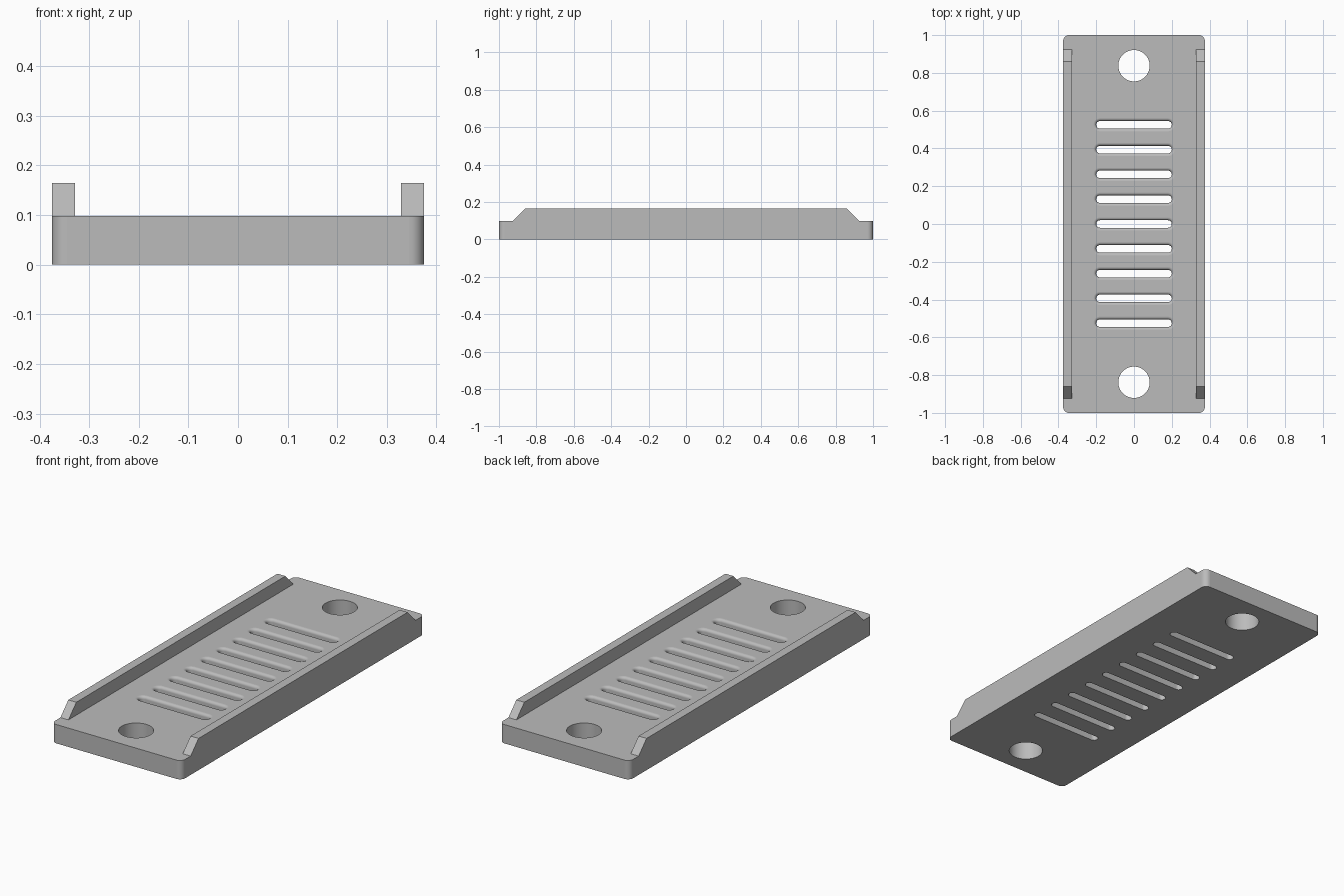
import bpy, bmesh
from math import sin, cos, pi

cube = bpy.data.objects.get("Cube")
if cube:
    bpy.data.objects.remove(cube, do_unlink=True)

HALF_W, HALF_L, THICK, TOP = 0.375, 1.0, 0.098, 0.165

grey = bpy.data.materials.new("grey plastic")
grey.use_nodes = True
colour = (0.5, 0.5, 0.5, 1)
grey.diffuse_color = colour
grey.node_tree.nodes["Principled BSDF"].inputs["Base Color"].default_value = colour


def finish(bm, name):
    bmesh.ops.recalc_face_normals(bm, faces=bm.faces)
    mesh = bpy.data.meshes.new(name)
    bm.to_mesh(mesh)
    bm.free()
    mesh.materials.append(grey)
    obj = bpy.data.objects.new(name, mesh)
    bpy.context.collection.objects.link(obj)
    return obj


def rounded_outline(cx, cy, hx, hy, r, seg):
    """Rectangle with rounded corners; a circle or slot when hx or hy equals r."""
    pts = []
    for k, (sx, sy) in enumerate([(1, 1), (-1, 1), (-1, -1), (1, -1)]):
        for i in range(seg + 1):
            a = (k + i / seg) * pi / 2
            p = (cx + sx * (hx - r) + r * cos(a), cy + sy * (hy - r) + r * sin(a))
            if not pts or max(abs(p[0] - pts[-1][0]), abs(p[1] - pts[-1][1])) > 1e-5:
                pts.append(p)
    if max(abs(pts[0][0] - pts[-1][0]), abs(pts[0][1] - pts[-1][1])) < 1e-5:
        pts.pop()
    return pts


def add_wall(bm, cx, cy, hx, hy, r, seg, profile):
    """Stack rings along (offset, z) steps; return the bottom and top edge loops."""
    rings = []
    for off, z in profile:
        pts = rounded_outline(cx, cy, hx + off, hy + off, r + off, seg)
        rings.append([bm.verts.new((x, y, z)) for x, y in pts])
    n = len(rings[0])
    for low, high in zip(rings, rings[1:]):
        for i in range(n):
            j = (i + 1) % n
            face = bm.faces.new((low[i], low[j], high[j], high[i]))
            # the long straight sides of the plate stay flat
            face.smooth = (low[i].co - low[j].co).length < 0.5
    return [[bm.edges.get((ring[i], ring[(i + 1) % n])) for i in range(n)]
            for ring in (rings[0], rings[-1])]


# Base plate with two screw holes and nine slots
bm = bmesh.new()
straight = [(0, 0), (0, THICK)]
fillet = 0.015
rounded_top = [(0, 0)] + [
    (fillet * (1 - cos(i * pi / 12)), THICK - fillet + fillet * sin(i * pi / 12))
    for i in range(7)]
loops = [add_wall(bm, 0, 0, HALF_W, HALF_L, 0.03, 8, straight)]
for side in (-1, 1):
    loops.append(add_wall(bm, 0, side * 0.838, 0.083, 0.083, 0.083, 12, straight))
for i in range(-4, 5):
    loops.append(add_wall(bm, 0, i * 0.1313, 0.2, 0.02, 0.02, 6, rounded_top))
for level in (0, 1):
    edges = [e for pair in loops for e in pair[level]]
    bmesh.ops.triangle_fill(bm, edges=edges, use_beauty=True, use_dissolve=False)
finish(bm, "base_plate")

# Side rails with sloped ends
for name, side in (("left_rail", 1), ("right_rail", -1)):
    bm = bmesh.new()
    outline = [(-0.925, THICK), (0.925, THICK), (0.86, TOP), (-0.86, TOP)]
    face = bm.faces.new([bm.verts.new((side * HALF_W, y, z)) for y, z in outline])
    out = bmesh.ops.extrude_face_region(bm, geom=[face])
    moved = [v for v in out["geom"] if isinstance(v, bmesh.types.BMVert)]
    bmesh.ops.translate(bm, verts=moved, vec=(-side * 0.046, 0, 0))
    finish(bm, name)
